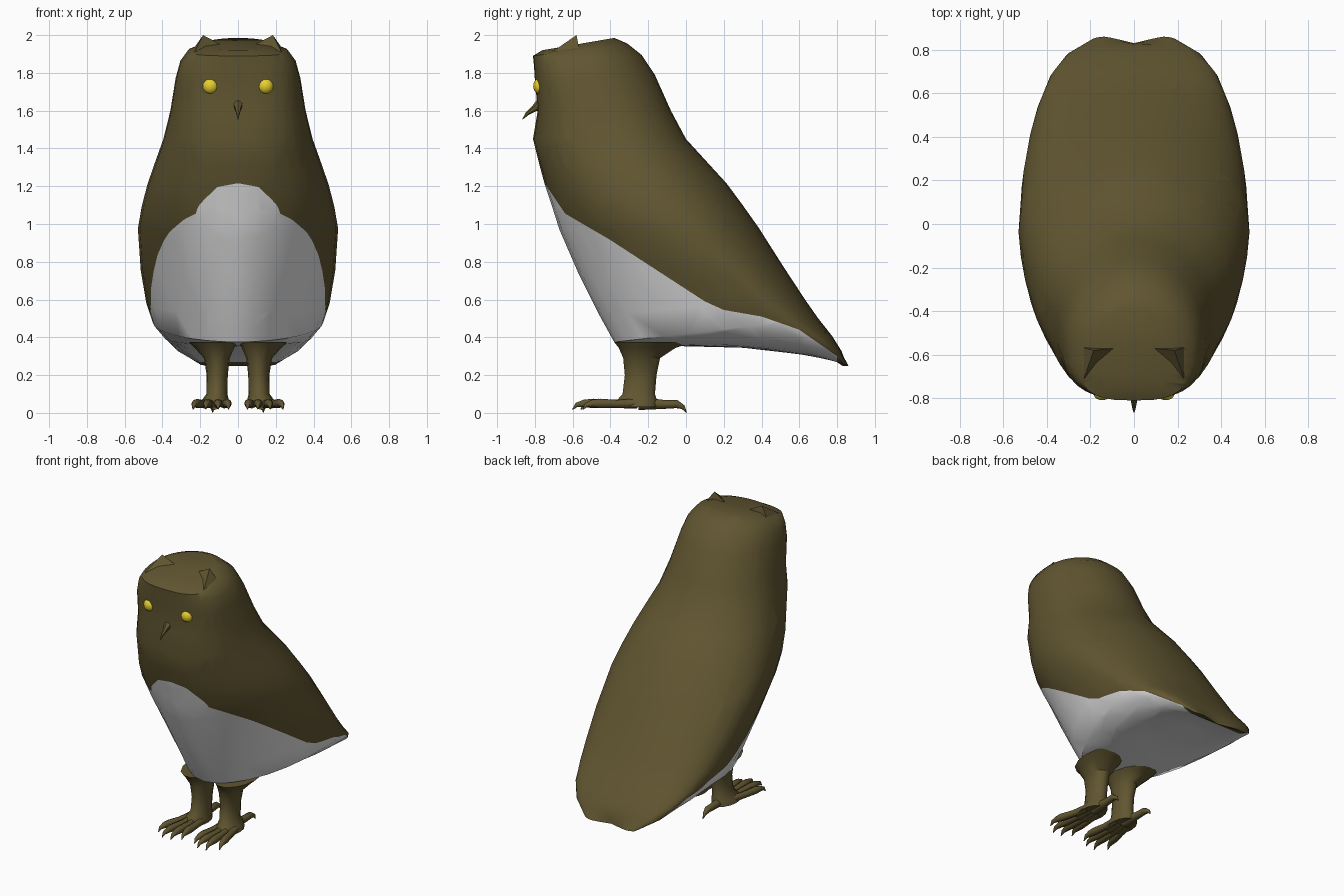
import bpy, bmesh, math
from mathutils import Vector

if "Cube" in bpy.data.objects:
    bpy.data.objects.remove(bpy.data.objects["Cube"])


def material(name, rgb):
    m = bpy.data.materials.new(name)
    m.diffuse_color = (*rgb, 1)
    m.use_nodes = True
    m.node_tree.nodes["Principled BSDF"].inputs["Base Color"].default_value = m.diffuse_color
    return m


BROWN = material("brown plumage", (0.12, 0.093, 0.031))
WHITE = material("white belly", (0.86, 0.86, 0.86))
YELLOW = material("yellow eye", (0.8, 0.62, 0.03))


def finish(bm, name, mats, angle=30, mirror=False):
    bmesh.ops.recalc_face_normals(bm, faces=bm.faces[:])
    me = bpy.data.meshes.new(name)
    bm.to_mesh(me)
    bm.free()
    ob = bpy.data.objects.new(name, me)
    bpy.context.collection.objects.link(ob)
    for m in mats:
        me.materials.append(m)
    bpy.ops.object.select_all(action='DESELECT')
    ob.select_set(True)
    bpy.context.view_layer.objects.active = ob
    bpy.ops.object.shade_smooth_by_angle(angle=math.radians(angle))
    if mirror:
        ob.modifiers.new("mirror", 'MIRROR').use_clip = False
    return ob


def loft(bm, rings):
    """Skin a list of equal-length point rings and cap both ends."""
    vs = [[bm.verts.new(p) for p in r] for r in rings]
    n = len(vs[0])
    for a, b in zip(vs, vs[1:]):
        for i in range(n):
            j = (i + 1) % n
            bm.faces.new((a[i], a[j], b[j], b[i]))
    bm.faces.new(vs[0])
    bm.faces.new(vs[-1])


def tube(bm, path, radii, sides=8):
    """Round tube along a path lying roughly along y."""
    rings = []
    for k, p in enumerate(path):
        d = Vector(path[min(k + 1, len(path) - 1)]) - Vector(path[max(k - 1, 0)])
        q = d.to_track_quat('Z', 'X')
        rings.append([Vector(p) + q @ Vector((radii[k] * math.cos(a), radii[k] * math.sin(a), 0))
                      for a in (2 * math.pi * i / sides for i in range(sides))])
    loft(bm, rings)


def section(fy, fz, by, bz, w, t, nf, nb, n=32):
    """Tilted body section from front point to back point, widest at fraction t."""
    F, B = Vector((0, fy, fz)), Vector((0, by, bz))
    M = F.lerp(B, t)
    ring = []
    for i in range(n):
        a = 2 * math.pi * i / n
        c, s = math.cos(a), math.sin(a)
        e = nf if c > 0 else nb
        p = M + ((F if c > 0 else B) - M) * abs(c) ** (2 / e)
        p.x = math.copysign(w * abs(s) ** (2 / e), s)
        ring.append(p)
    return ring


# Body and head: front y, z, back y, z, half width, widest point, front and back roundness
SECTIONS = [
    (-.76, 1.92, -.38, 1.985, .18, .5, 2.6, 2),
    (-.81, 1.89, -.31, 1.955, .265, .45, 3, 2),
    (-.805, 1.84, -.235, 1.895, .305, .45, 3, 2),
    (-.80, 1.76, -.165, 1.79, .33, .45, 3, 2),
    (-.785, 1.60, -.08, 1.60, .358, .5, 2.8, 2),
    (-.81, 1.45, 0, 1.45, .395, .55, 2.5, 2),
    (-.775, 1.31, .105, 1.335, .44, .55, 2.3, 2),
    (-.745, 1.20, .215, 1.215, .48, .55, 2.2, 2),
    (-.705, 1.08, .30, 1.10, .51, .57, 2.1, 2),
    (-.67, .97, .385, .98, .53, .6, 1.9, 2),
    (-.57, .74, .525, .76, .515, .68, 1.8, 2.1),
    (-.46, .52, .63, .60, .485, .74, 1.8, 2.2),
    (-.38, .375, .70, .50, .45, .8, 1.9, 2.3),
    (-.10, .355, .775, .405, .39, .85, 2, 2.5),
    (.30, .345, .825, .325, .32, .85, 2, 2.6),
    (.70, .30, .865, .248, .20, .8, 2, 3),
]
rings = [section(*s) for s in SECTIONS]
for p in rings[-1]:  # notch in the tail tip
    if p.y > .8:
        p.y -= .035 * max(0, 1 - abs(p.x) / .14)
bm = bmesh.new()
loft(bm, rings)

# Cut the lower feather edge into the body so the belly is a clean white area
EDGE = [(-.76, 1.23), (-.73, 1.19), (-.69, 1.13), (-.64, 1.055), (-.40, .915), (.10, .59),
        (.20, .545), (.40, .51), (.60, .44), (.80, .30), (.88, .235)]


def cut(faces, co, no):
    geom = set(faces)
    for f in faces:
        geom.update(f.edges)
        geom.update(f.verts)
    bmesh.ops.bisect_plane(bm, geom=list(geom), plane_co=co, plane_no=no, dist=1e-5)


for y, z in EDGE[1:-1]:
    cut(bm.faces[:], (0, y, z), (0, 1, 0))
for k, ((y0, z0), (y1, z1)) in enumerate(zip(EDGE, EDGE[1:])):
    lo, hi = (-9 if k == 0 else y0), (9 if k == len(EDGE) - 2 else y1)
    faces = [f for f in bm.faces if lo < f.calc_center_median().y < hi]
    cut(faces, (0, y0, z0), (0, z0 - z1, y1 - y0))
for f in bm.faces:
    c = f.calc_center_median()
    for (y0, z0), (y1, z1) in zip(EDGE, EDGE[1:]):
        if y0 <= c.y < min(y1, .8):
            f.material_index = int(c.z < z0 + (z1 - z0) * (c.y - y0) / (y1 - y0))
finish(bm, "body", [BROWN, WHITE], 50)

# Ear tufts
bm = bmesh.new()
for p in [(.255, -.56, 1.90), (.09, -.57, 1.95), (.23, -.71, 1.91), (.185, -.58, 2.0)]:
    bm.verts.new(p)
bmesh.ops.convex_hull(bm, input=bm.verts[:])
finish(bm, "ear_tufts", [BROWN], 10, True)

# Eyes
bm = bmesh.new()
bmesh.ops.create_uvsphere(bm, u_segments=16, v_segments=10, radius=.041)
bmesh.ops.scale(bm, vec=(1, .8, 1), verts=bm.verts[:])
bmesh.ops.translate(bm, vec=(.146, -.776, 1.73), verts=bm.verts[:])
finish(bm, "eyes", [YELLOW], 60, True)

# Beak
bm = bmesh.new()
tube(bm, [(0, -.77, 1.635), (0, -.805, 1.61), (0, -.84, 1.585), (0, -.865, 1.555)],
     [.03, .017, .010, .002], 6)
finish(bm, "beak", [BROWN])

# Legs: flared thigh down to the ankle (z, centre x, centre y, radius x, radius y)
LEG = [(.374, .13, -.17, .128, .215), (.345, .125, -.205, .105, .155), (.29, .112, -.235, .068, .10),
       (.20, .11, -.24, .056, .086), (.10, .112, -.25, .056, .088),
       (.065, .12, -.26, .072, .11), (.03, .125, -.27, .08, .12)]
bm = bmesh.new()
loft(bm, [[(cx + rx * math.cos(a), cy + ry * math.sin(a), z)
           for a in (2 * math.pi * i / 14 for i in range(14))] for z, cx, cy, rx, ry in LEG])
finish(bm, "legs", [BROWN], 40, True)

# Feet: four front toes and one back toe, each ending in a hooked claw
bm = bmesh.new()
for x0, x1, length in [(.075, .052, .27), (.11, .105, .31), (.14, .168, .31), (.17, .232, .26)]:
    def at(t, z):
        return (x0 + (x1 - x0) * t, -.26 - length * t, z)
    tube(bm, [at(0, .05), at(.4, .047), at(.75, .05), at(.9, .05), at(1.03, .042), at(1.1, .018)],
         [.026, .022, .025, .02, .012, .002])
tube(bm, [(.125, -.25, .05), (.13, -.12, .045), (.132, -.05, .047), (.134, -.015, .03), (.134, .003, .002)],
     [.035, .024, .022, .012, .002])
finish(bm, "toes", [BROWN], 50, True)
